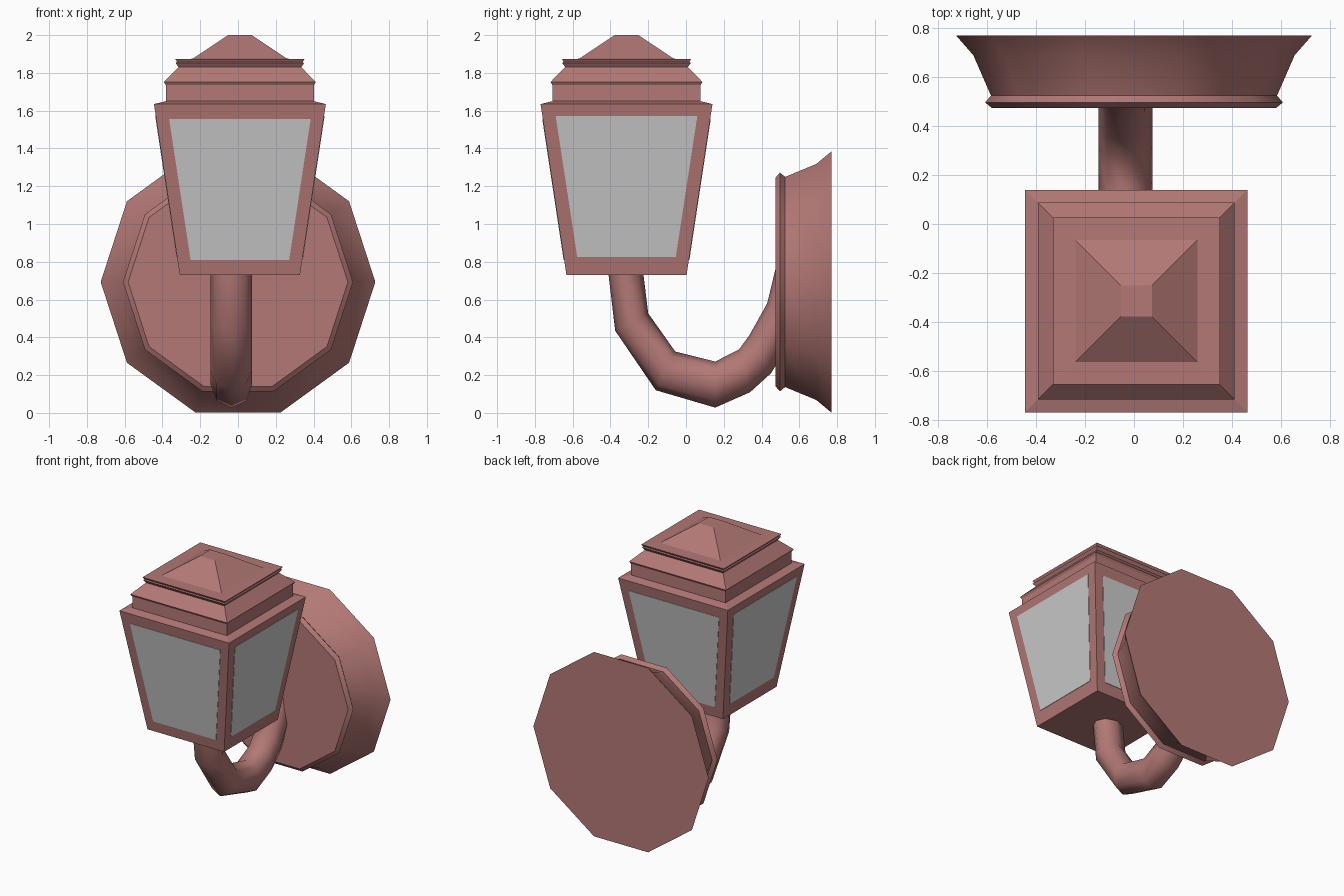
import bpy, math
from mathutils import Vector

if "Cube" in bpy.data.objects:
    bpy.data.objects.remove(bpy.data.objects["Cube"])

paint = bpy.data.materials.new("red_brown_paint")
paint.diffuse_color = (0.45, 0.19, 0.18, 1)
paint.use_nodes = True
paint.node_tree.nodes["Principled BSDF"].inputs["Base Color"].default_value = paint.diffuse_color


def loft(name, rings, smooth=None, mat=paint):
    """Skin a list of equal-sized rings and cap both ends."""
    n = len(rings[0])
    verts = [p for r in rings for p in r]
    faces = [(k * n + i, k * n + (i + 1) % n, (k + 1) * n + (i + 1) % n, (k + 1) * n + i)
             for k in range(len(rings) - 1) for i in range(n)]
    faces += [tuple(reversed(range(n))), tuple(range(len(verts) - n, len(verts)))]
    me = bpy.data.meshes.new(name)
    me.from_pydata(verts, [], faces)
    ob = bpy.data.objects.new(name, me)
    bpy.context.collection.objects.link(ob)
    if mat:
        me.materials.append(mat)
    bpy.ops.object.select_all(action='DESELECT')
    bpy.context.view_layer.objects.active = ob
    ob.select_set(True)
    bpy.ops.object.mode_set(mode='EDIT')
    bpy.ops.mesh.select_all(action='SELECT')
    bpy.ops.mesh.normals_make_consistent(inside=False)
    bpy.ops.object.mode_set(mode='OBJECT')
    if smooth:
        bpy.ops.object.shade_smooth_by_angle(angle=math.radians(smooth))
    return ob


CX, CY = 0.01, -0.315   # lantern axis


def square(h, z):
    return [(CX + sx * h, CY + sy * h, z) for sx, sy in ((-1, -1), (1, -1), (1, 1), (-1, 1))]


# wall plate: ten-sided turned profile (radius, y)
plate = [(0.727, 0.77), (0.657, 0.69), (0.585, 0.525), (0.609, 0.497), (0.582, 0.475)]
loft("wall_plate", [[(r * math.cos(i * math.tau / 10), y, 0.693 + r * math.sin(i * math.tau / 10))
                     for i in range(10)] for r, y in plate], 38)

# curved arm: outer and inner (y, z) edge points of each eight-sided ring
arm = [((-0.412, 0.76), (-0.227, 0.76)), ((-0.41, 0.73), (-0.225, 0.73)),
       ((-0.375, 0.435), (-0.20, 0.527)), ((-0.16, 0.12), (-0.057, 0.325)),
       ((0.155, 0.028), (0.155, 0.272)), ((0.34, 0.11), (0.28, 0.335)),
       ((0.45, 0.21), (0.335, 0.41)), ((0.63, 0.50), (0.43, 0.58)),
       ((0.68, 0.77), (0.478, 0.78))]
rings = []
for o, i in arm:
    o, i = Vector((-0.035, *o)), Vector((-0.035, *i))
    mid, half = (o + i) / 2, (o - i) / 2
    rings.append([mid + half * math.cos(a) + Vector((0.11 * math.sin(a), 0, 0))
                  for a in (k * math.tau / 8 for k in range(8))])
loft("curved_arm", rings, 60)

# tapered lantern body
loft("lantern_body", [square(0.318, 0.73), square(0.455, 1.635)])

# stepped roof with a flat-topped pyramid
roof = [(0.455, 1.635), (0.392, 1.65), (0.392, 1.735), (0.402, 1.752), (0.325, 1.83),
        (0.34, 1.852), (0.333, 1.858), (0.342, 1.873), (0.25, 1.875), (0.063, 2.0)]
loft("roof", [square(h, z) for h, z in roof])

# glass panes, just proud of the four sloping faces
for k, side in enumerate(("front", "right", "back", "left")):
    z0, z1 = ((0.81, 1.557), (0.826, 1.572))[k % 2]
    panes = []
    for off in (-0.006, 0.003):
        ring = []
        for w, z in ((-0.261, z0), (0.261, z0), (0.375, z1), (-0.375, z1)):
            d = 0.318 + (z - 0.73) * 0.137 / 0.905 + off
            c, s = math.cos(k * math.pi / 2), math.sin(k * math.pi / 2)
            ring.append((CX + w * c + d * s, CY + w * s - d * c, z))
        panes.append(ring)
    loft("glass_" + side, panes, mat=None)
